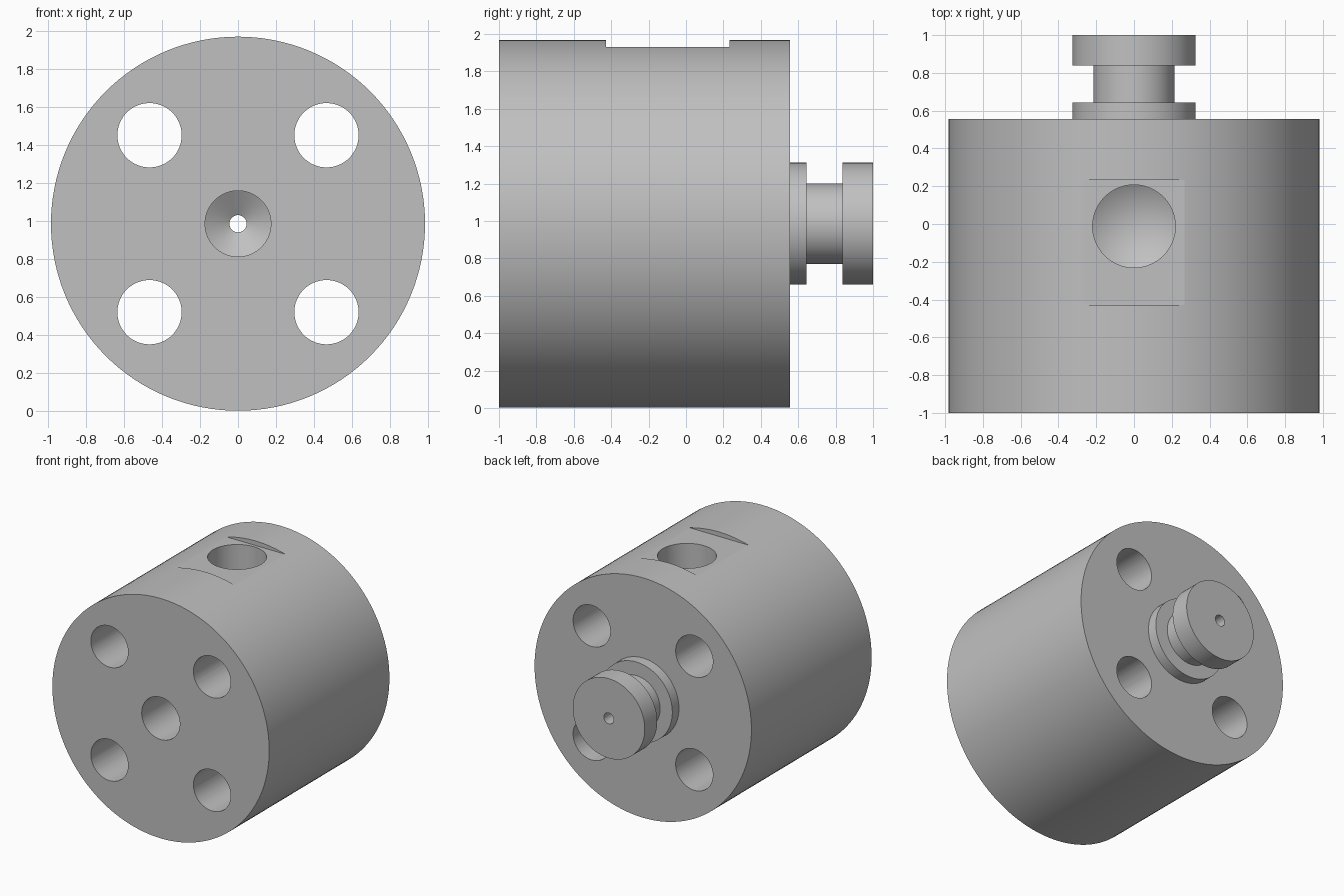
import bpy, bmesh
from math import radians, tau, cos, sin
from mathutils import Matrix, Vector

AXIS_Z = 0.985      # height of the main axis
SEGMENTS = 128

default = bpy.data.objects.get("Cube")
if default:
    bpy.data.objects.remove(default, do_unlink=True)

grey = bpy.data.materials.new("plain grey metal")
grey.use_nodes = True
colour = (0.53, 0.53, 0.53, 1)
grey.diffuse_color = colour
grey.node_tree.nodes["Principled BSDF"].inputs["Base Color"].default_value = colour


def add_mesh(name, bm):
    bmesh.ops.recalc_face_normals(bm, faces=bm.faces)
    mesh = bpy.data.meshes.new(name)
    bm.to_mesh(mesh)
    bm.free()
    mesh.materials.append(grey)
    obj = bpy.data.objects.new(name, mesh)
    bpy.context.collection.objects.link(obj)
    return obj


def lathe(name, profile, matrix, segments=SEGMENTS):
    """Revolve a closed (radius, height) outline around local z."""
    bm = bmesh.new()
    rings = []
    for r, h in profile:
        if r == 0:
            rings.append([bm.verts.new((0, 0, h))] * segments)
        else:
            rings.append([bm.verts.new((r * cos(tau * i / segments),
                                        r * sin(tau * i / segments), h))
                          for i in range(segments)])
    for a, b in zip(rings, rings[1:] + rings[:1]):
        for i in range(segments):
            j = (i + 1) % segments
            corners = list(dict.fromkeys((a[i], a[j], b[j], b[i])))
            if len(corners) > 2:
                bm.faces.new(corners)
    bm.transform(matrix)
    return add_mesh(name, bm)


def along_y(x=0, z=0):
    return Matrix.Translation((x, 0, AXIS_Z + z)) @ Matrix.Rotation(radians(-90), 4, "X")


# Body, grooved spigot and stepped central bore in one turned profile
body = lathe("drum_body_with_spigot", [
    (0.173, -1), (0.983, -1), (0.983, 0.557), (0.326, 0.557),
    (0.326, 0.643), (0.215, 0.643), (0.215, 0.838), (0.326, 0.838),
    (0.326, 1), (0.045, 1), (0.045, 0.08), (0.173, 0)], along_y())

# Four through holes
cutters = [lathe("through_hole_cutter", [(0, -1.2), (0.169, -1.2), (0.169, 0.8), (0, 0.8)],
                 along_y(x, z), 64)
           for x in (-0.465, 0.465) for z in (-0.465, 0.465)]

# Milled flat on top
bm = bmesh.new()
bmesh.ops.create_cube(bm, size=1)
bm.transform(Matrix.LocRotScale(Vector((0, -0.098, 2.031)), None, Vector((0.8, 0.66, 0.2))))
cutters.append(add_mesh("top_flat_cutter", bm))

# Drilled blind hole with a conical bottom, entering through the flat
cutters.append(lathe("top_hole_cutter", [(0, 1.3), (0.219, 1.43), (0.219, 2.2), (0, 2.2)],
                     Matrix.Translation((0, -0.012, 0)), 96))

for cutter in cutters:
    cutter.hide_render = True
    cut = body.modifiers.new(cutter.name, "BOOLEAN")
    cut.operation = "DIFFERENCE"
    cut.solver = "EXACT"
    cut.object = cutter

# Bake the cuts and drop the cutters
graph = bpy.context.evaluated_depsgraph_get()
finished = bpy.data.meshes.new_from_object(body.evaluated_get(graph))
body.modifiers.clear()
body.data = finished
finished.materials.clear()
finished.materials.append(grey)
for polygon in finished.polygons:
    polygon.material_index = 0
for cutter in cutters:
    bpy.data.objects.remove(cutter, do_unlink=True)

bpy.ops.object.select_all(action="DESELECT")
body.select_set(True)
bpy.context.view_layer.objects.active = body
bpy.ops.object.shade_smooth_by_angle(angle=radians(12))
